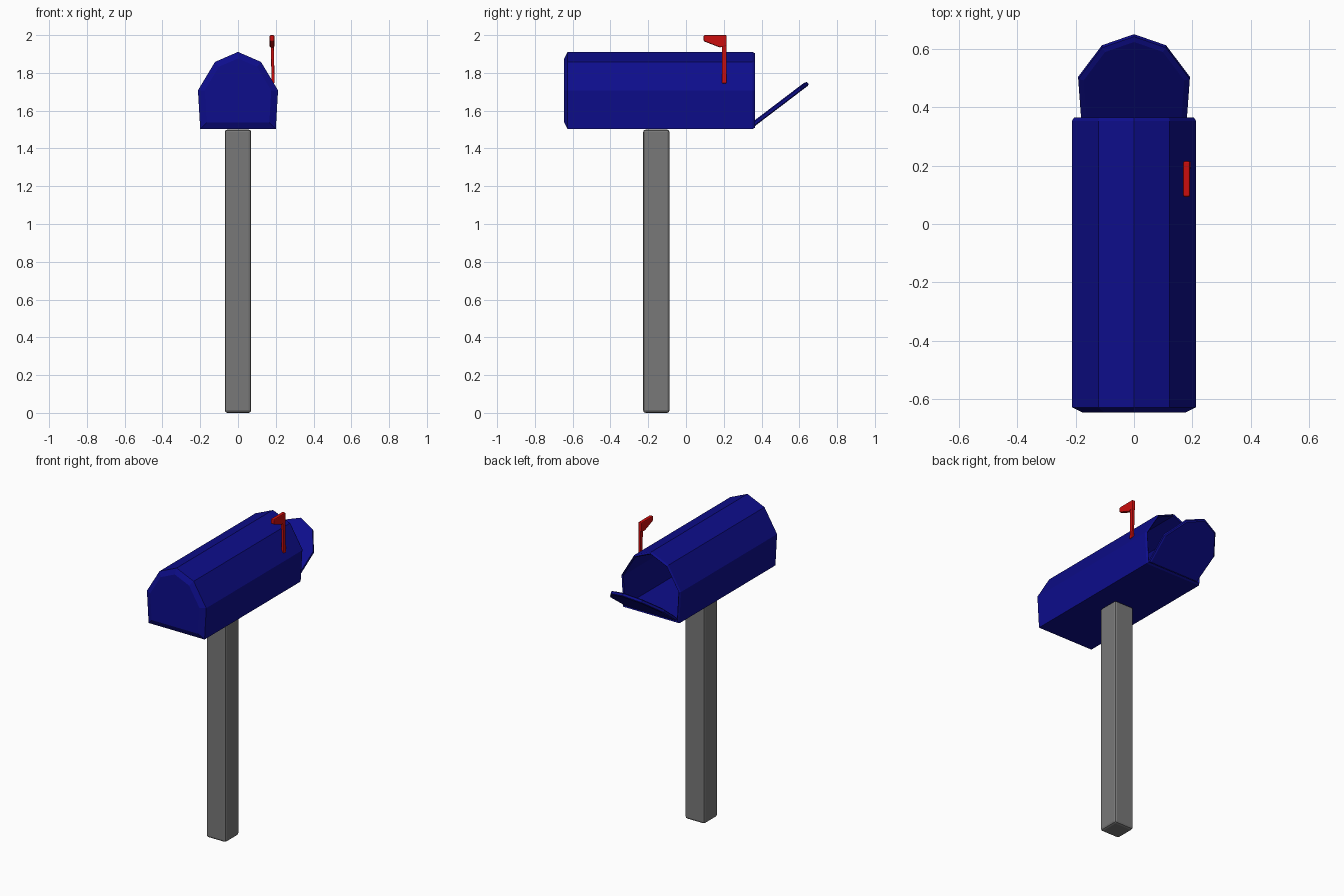
import bpy, bmesh
from mathutils import Matrix, Vector

cube = bpy.data.objects.get("Cube")
if cube:
    bpy.data.objects.remove(cube, do_unlink=True)


def material(name, rgb):
    m = bpy.data.materials.new(name)
    m.use_nodes = True
    m.diffuse_color = (*rgb, 1)
    m.node_tree.nodes["Principled BSDF"].inputs["Base Color"].default_value = (*rgb, 1)
    return m


blue = material("navy blue", (0.004, 0.004, 0.26))
grey = material("post grey", (0.19, 0.19, 0.19))
red = material("flag red", (0.6, 0.004, 0.004))


def finish(name, bm, mat, bevel=0):
    bmesh.ops.recalc_face_normals(bm, faces=bm.faces)
    mesh = bpy.data.meshes.new(name)
    bm.to_mesh(mesh)
    bm.free()
    mesh.materials.append(mat)
    obj = bpy.data.objects.new(name, mesh)
    bpy.context.collection.objects.link(obj)
    if bevel:
        mod = obj.modifiers.new("soft edges", "BEVEL")
        mod.width = bevel
        mod.segments = 2
    return obj


def loft(rings):
    """Skin a series of equal rings and cap both ends."""
    bm = bmesh.new()
    loops = [[bm.verts.new(p) for p in ring] for ring in rings]
    n = len(loops[0])
    for a, b in zip(loops, loops[1:]):
        for i in range(n):
            j = (i + 1) % n
            bm.faces.new((a[i], a[j], b[j], b[i]))
    bm.faces.new(loops[0])
    bm.faces.new(loops[-1])
    return bm


# Barn-shaped section, relative to the middle of the base
half = [(0.2, 0), (0.212, 0.205), (0.122, 0.355)]
section = half + [(0, 0.408)] + [(-x, z) for x, z in reversed(half)]
BASE, MIDDLE = 1.503, 0.204


def section_ring(y, scale):
    return [(x * scale, y, BASE + MIDDLE + (z - MIDDLE) * scale) for x, z in section]


# Hollow box: bevelled closed front, rim and inside at the open back
finish("mailbox_body", loft([section_ring(y, s) for y, s in (
    (-0.645, 0.83), (-0.627, 1), (0.353, 1), (0.365, 0.965),
    (0.358, 0.93), (-0.6, 0.93))]), blue)

# Hinged door, modelled flat and swung open
hinge = Matrix.Translation((0, 0.352, 1.525)) @ Matrix.Rotation(0.65, 4, "X")


def door_ring(height, scale):
    return [hinge @ Vector((x * scale * 0.9, MIDDLE * 0.9 + (z - MIDDLE) * scale * 0.9, height))
            for x, z in section]


finish("mailbox_door", loft([door_ring(h, s) for h, s in (
    (-0.013, 0.96), (-0.008, 1), (0.006, 1), (0.012, 0.9))]), blue)


def box(name, size, centre, mat, bevel):
    bm = bmesh.new()
    bmesh.ops.create_cube(bm, size=1)
    bmesh.ops.scale(bm, vec=size, verts=bm.verts)
    bmesh.ops.translate(bm, vec=centre, verts=bm.verts)
    return finish(name, bm, mat, bevel)


# Post
box("post", (0.14, 0.14, 1.5), (0, -0.157, 0.75), grey, 0.014)

# Flag: leaning arm and tapered blade
arm_bottom, arm_top = (0.186, 1.745), (0.181, 1.97)
finish("flag_arm", loft([[(x + dx, 0.202 + dy, z) for dx, dy in (
    (-0.008, -0.012), (0.008, -0.012), (0.008, 0.012), (-0.008, 0.012))]
    for x, z in (arm_bottom, arm_top)]), red, 0.003)
blade = [(0.215, 1.94), (0.178, 1.935), (0.093, 1.968), (0.093, 2.0), (0.215, 2.0)]
finish("flag_blade", loft([[(x, y, z) for y, z in blade] for x in (0.168, 0.192)]), red, 0.006)
